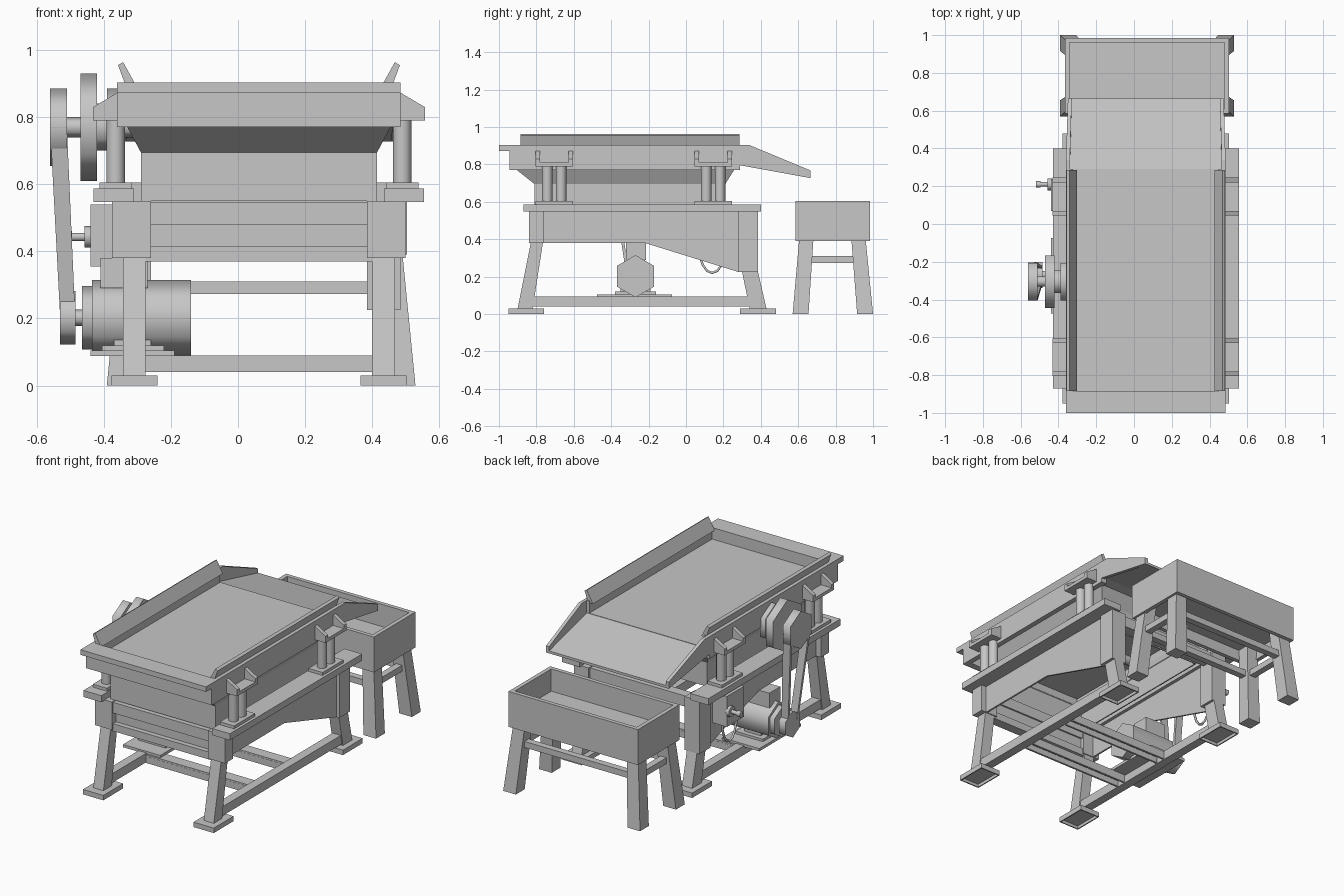
import bpy, bmesh, math
from mathutils import Vector

old = bpy.data.objects.get("Cube")
if old:
    bpy.data.objects.remove(old, do_unlink=True)

steel = bpy.data.materials.new("steel_grey")
steel.use_nodes = True
GREY = (0.57, 0.57, 0.57, 1)
steel.diffuse_color = GREY
steel.node_tree.nodes["Principled BSDF"].inputs["Base Color"].default_value = GREY
CX = 0.0625   # centre line of the machine


def loft(name, low, high, caps=True):
    """Solid, or open sleeve, between two matching rings of points."""
    bm = bmesh.new()
    a = [bm.verts.new(p) for p in low]
    b = [bm.verts.new(p) for p in high]
    n = len(a)
    if caps:
        bm.faces.new(a)
        bm.faces.new(b)
    for i in range(n):
        j = (i + 1) % n
        bm.faces.new((a[i], a[j], b[j], b[i]))
    bmesh.ops.recalc_face_normals(bm, faces=bm.faces)
    me = bpy.data.meshes.new(name)
    bm.to_mesh(me)
    bm.free()
    me.materials.append(steel)
    ob = bpy.data.objects.new(name, me)
    bpy.context.collection.objects.link(ob)
    if not caps:
        ob.modifiers.new("plate", 'SOLIDIFY').thickness = 0.01
    return ob


def rect(x0, x1, y0, y1, z):
    return [(x0, y0, z), (x1, y0, z), (x1, y1, z), (x0, y1, z)]


def box(name, x, y, z):
    return loft(name, rect(*x, *y, z[0]), rect(*x, *y, z[1]))


def side_prism(name, yz, x0, x1):
    return loft(name, [(x0, y, z) for y, z in yz], [(x1, y, z) for y, z in yz])


def front_prism(name, xz, y0, y1):
    return loft(name, [(x, y0, z) for x, z in xz], [(x, y1, z) for x, z in xz])


def rod(name, a, b, r, sides=6):
    """Round bar from a to b, with a corner pointing up when it is level."""
    a, b = Vector(a), Vector(b)
    d = (b - a).normalized()
    u = Vector((0, 0, 1)) if abs(d.z) < 0.9 else Vector((1, 0, 0))
    v = d.cross(u).normalized()
    u = v.cross(d)
    ring = [r * (math.cos(t) * u + math.sin(t) * v)
            for t in (math.tau * i / sides for i in range(sides))]
    ob = loft(name, [a + p for p in ring], [b + p for p in ring])
    bpy.ops.object.select_all(action='DESELECT')
    ob.select_set(True)
    bpy.context.view_layer.objects.active = ob
    bpy.ops.object.shade_smooth_by_angle(angle=math.radians(65))


def mx(s, d0, d1, centre=CX):
    """Distances from a centre line turned into an x range on side s."""
    return sorted((centre + s * d0, centre + s * d1))


# Tray: floor, front wall, rim and outlet chute
box("tray_floor", mx(1, -0.41, 0.41), (-0.9, 0.29), (0.815, 0.83))
box("tray_front_wall", mx(1, -0.4225, 0.4225), (-0.945, -0.89), (0.77, 0.89))
box("tray_front_rim", mx(1, -0.4225, 0.4225), (-1, -0.885), (0.872, 0.903))
loft("chute_floor",
     [(CX - 0.41, 0.28, 0.812), (CX + 0.41, 0.28, 0.812), (CX + 0.41, 0.28, 0.83), (CX - 0.41, 0.28, 0.83)],
     [(CX - 0.4, 0.665, 0.727), (CX + 0.4, 0.665, 0.727), (CX + 0.4, 0.665, 0.742), (CX - 0.4, 0.665, 0.742)])

# Open hopper under the tray
neck = rect(CX - 0.352, CX + 0.352, -0.81, 0.21, 0.695)
loft("hopper_slope", neck, rect(CX - 0.395, CX + 0.395, -0.91, 0.26, 0.775), caps=False)
loft("hopper_body", rect(CX - 0.352, CX + 0.352, -0.81, 0.21, 0.55), neck, caps=False)

for s, tag in ((-1, "right"), (1, "left")):
    # Tray sides
    box(tag + "_tray_wall", mx(s, 0.385, 0.4225), (-0.945, 0.29), (0.77, 0.903))
    wall = [(0.28, 0.903), (0.34, 0.903), (0.665, 0.768), (0.665, 0.727), (0.28, 0.797)]
    cheek = side_prism(tag + "_chute_wall", wall, *mx(s, 0.402, 0.4225))
    for v in cheek.data.vertices:
        if v.co.y > 0.6:
            v.co.x -= s * 0.01
    lip = [(0.364, 0.89), (0.396, 0.89), (0.42, 0.955), (0.405, 0.964)]
    front_prism(tag + "_tray_lip", [(CX + s * d, z) for d, z in lip], -0.885, 0.285)

    # Side frame
    box(tag + "_top_rail", mx(s, 0.3725, 0.4925), (-0.87, 0.40), (0.547, 0.587))
    panel = [(-0.84, 0.55), (-0.84, 0.38), (-0.22, 0.38), (0.28, 0.225), (0.385, 0.225), (0.385, 0.55)]
    side_prism(tag + "_side_panel", panel, *mx(s, 0.393, 0.404))
    box(tag + "_lower_rail", mx(s, 0.345, 0.4), (-0.85, 0.37), (0.04, 0.095))

    # Legs with heads and hollow feet
    legs = (("front", (-0.84, -0.76), 0.38, 0.4375, (-0.83, -0.765), (-0.90, -0.82), (-0.95, -0.76)),
            ("back", (0.28, 0.385), 0.225, 0.4225, (0.30, 0.385), (0.34, 0.43), (0.29, 0.48)))
    for end, head, hz, out, top, bottom, foot in legs:
        x = mx(s, 0.3375, 0.405)
        box(f"{end}_{tag}_leg_head", mx(s, 0.3225, out), head, (hz, 0.55))
        loft(f"{end}_{tag}_leg", rect(*x, *bottom, 0.03), rect(*x, *top, hz))
        pad = (*mx(s, 0.303, 0.44), *foot)
        loft(f"{end}_{tag}_foot_rim", rect(*pad, 0), rect(*pad, 0.03), caps=False)
        loft(f"{end}_{tag}_foot_plate", rect(*pad, 0.018), rect(*pad, 0.03))

    # Spring mounts
    for end, y in (("front", -0.705), ("back", 0.145)):
        name = f"{end}_{tag}_"
        box(name + "spring_base", mx(s, 0.38, 0.475), (y - 0.1, y + 0.1), (0.587, 0.605))
        box(name + "spring_bracket", mx(s, 0.40, 0.4945), (y - 0.1, y + 0.1), (0.79, 0.81))
        for k in (-1, 1):
            rod(name + "spring", (CX + s * 0.427, y + k * 0.037, 0.6),
                (CX + s * 0.427, y + k * 0.037, 0.8), 0.028, 12)
            gusset = [(0.415, 0.79), (0.4945, 0.79), (0.4945, 0.83), (0.415, 0.877)]
            yk = y + k * 0.088
            front_prism(name + "gusset", [(CX + s * d, z) for d, z in gusset], yk - 0.012, yk + 0.012)

# Cross members
inner = (CX - 0.34, CX + 0.34)
box("front_beam_top", inner, (-0.83, -0.77), (0.48, 0.545))
box("front_beam_web", inner, (-0.80, -0.78), (0.41, 0.49))
box("front_beam_bottom", inner, (-0.83, -0.77), (0.37, 0.415))
box("back_beam", inner, (0.31, 0.37), (0.48, 0.545))

# Lower channels, open underneath
for y in (-0.45, -0.1):
    box("motor_channel_top", inner, (y - 0.035, y + 0.035), (0.075, 0.09))
    for k in (-0.03, 0.03):
        box("motor_channel_flange", inner, (y + k - 0.006, y + k + 0.006), (0.04, 0.08))

# Motor on its base
MY, MZ = -0.27, 0.202
box("motor_base", (-0.44, -0.19), (-0.475, -0.075), (0.088, 0.105))
box("motor_plate", (-0.405, -0.22), (-0.38, -0.16), (0.105, 0.12))
box("motor_saddle", (-0.37, -0.26), (-0.35, -0.19), (0.12, 0.145))
rod("motor_body", (-0.435, MY, MZ), (-0.14, MY, MZ), 0.113)
rod("motor_cap", (-0.465, MY, MZ), (-0.435, MY, MZ), 0.095)
rod("motor_shaft", (-0.5, MY, MZ), (-0.46, MY, MZ), 0.025)
rod("motor_pulley", (-0.53, MY, MZ), (-0.485, MY, MZ), 0.08)
box("terminal_box", (-0.41, -0.27), (-0.32, -0.215), (0.29, 0.38))

# Drive wheels, belt and shaft
WY, WZ = -0.305, 0.77
rod("drive_shaft", (-0.52, WY, WZ), (0.41, WY, WZ), 0.03)
rod("flywheel", (-0.47, WY, WZ), (-0.42, WY, WZ), 0.16)
rod("shaft_collar", (-0.42, WY, WZ), (-0.385, WY, WZ), 0.07)
rod("bearing_housing", (-0.39, WY, WZ), (-0.355, WY, WZ), 0.115)
rod("drive_pulley", (-0.56, WY, WZ), (-0.51, WY, WZ), 0.115)
for k in (-1, 1):
    hi, lo = WY + k * 0.092, MY + k * 0.04
    loft("belt_strand", rect(-0.53, -0.485, lo - 0.008, lo + 0.008, MZ),
         rect(-0.56, -0.51, hi - 0.008, hi + 0.008, WZ))

# Control box with knob and bent cable
box("control_box", (-0.44, -0.335), (0.07, 0.235), (0.355, 0.54))
rod("knob_flange", (-0.457, 0.21, 0.443), (-0.435, 0.21, 0.443), 0.032, 12)
rod("knob_stem", (-0.5, 0.21, 0.443), (-0.45, 0.21, 0.443), 0.012, 12)
rod("knob", (-0.52, 0.21, 0.443), (-0.495, 0.21, 0.443), 0.017, 12)
cable = bpy.data.curves.new("cable", 'CURVE')
cable.dimensions = '3D'
cable.bevel_depth = 0.007
cable.bevel_resolution = 1
cable.materials.append(steel)
line = cable.splines.new('POLY')
line.points.add(8)
for i, p in enumerate(line.points):
    t = math.pi * i / 8
    p.co = (-0.39, 0.14 + 0.07 * math.cos(t), 0.36 - 0.14 * math.sin(t), 1)
bpy.context.collection.objects.link(bpy.data.objects.new("cable", cable))

# Collecting bin on its stand
BX = 0.069
box("bin_floor", (BX - 0.42, BX + 0.42), (0.6, 0.97), (0.455, 0.47))
for y in ((0.585, 0.61), (0.96, 0.985)):
    box("bin_long_wall", (BX - 0.435, BX + 0.435), y, (0.39, 0.605))
for s in (-1, 1):
    box("bin_end_wall", mx(s, 0.41, 0.435, BX), (0.61, 0.96), (0.39, 0.605))
    box("stand_end_bar", mx(s, 0.37, 0.41, BX), (0.63, 0.94), (0.273, 0.31))
    for bottom, top in (((0.57, 0.655), (0.61, 0.685)), ((0.915, 1.0), (0.88, 0.955))):
        loft("stand_leg", rect(*mx(s, 0.375, 0.46, BX), *bottom, 0),
             rect(*mx(s, 0.34, 0.415, BX), *top, 0.455))
for y in (0.635, 0.93):
    box("stand_long_bar", (BX - 0.38, BX + 0.38), (y - 0.02, y + 0.02), (0.273, 0.31))
